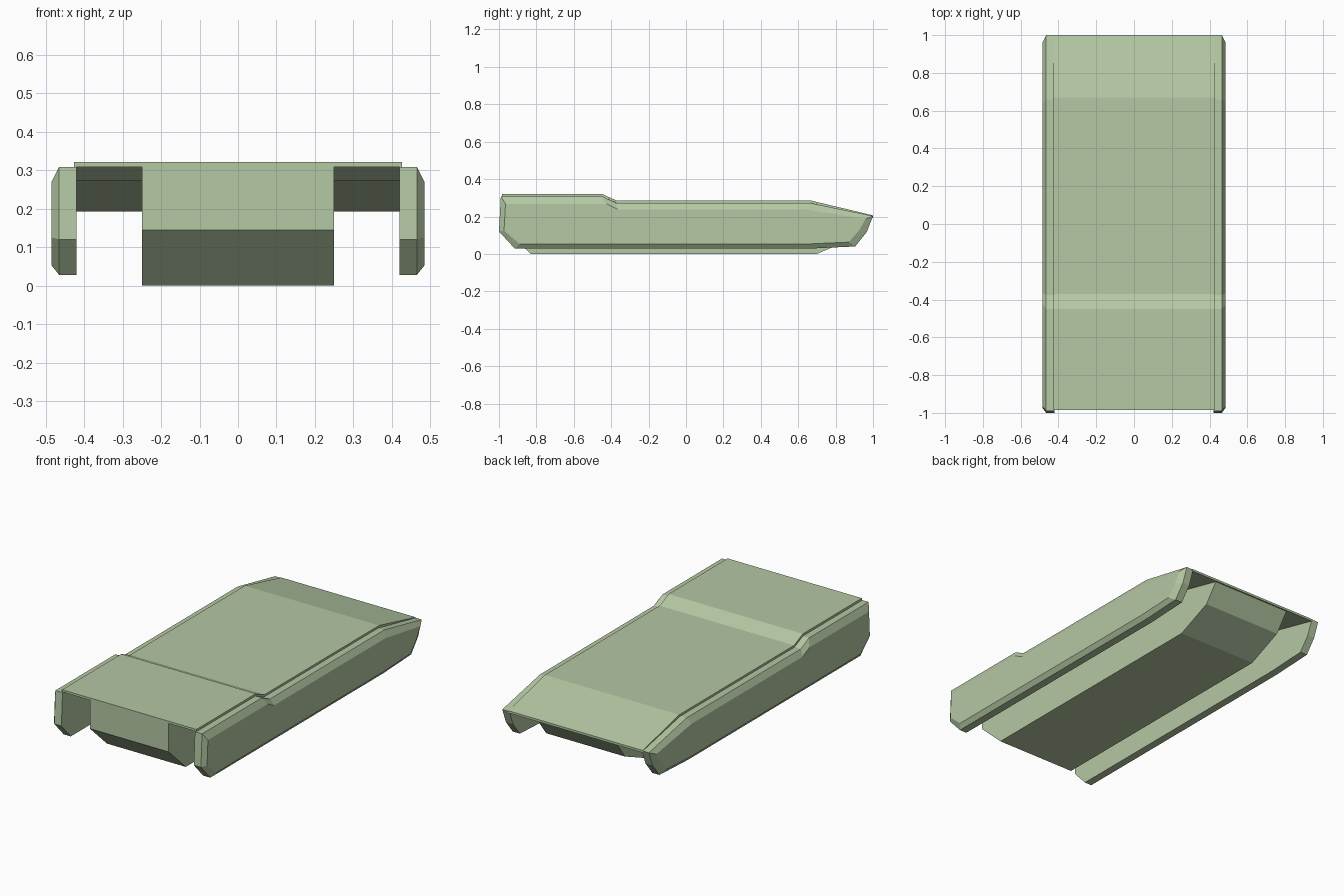
import bpy, bmesh

if "Cube" in bpy.data.objects:
    bpy.data.objects.remove(bpy.data.objects["Cube"])

mat = bpy.data.materials.new("hull_green")
mat.diffuse_color = (0.46, 0.58, 0.37, 1)
mat.use_nodes = True
mat.node_tree.nodes["Principled BSDF"].inputs["Base Color"].default_value = mat.diffuse_color


def loft(name, sections):
    """Join side outlines [(x, [(y, z), ...]), ...] into one closed solid."""
    bm = bmesh.new()
    loops = [[bm.verts.new((x, y, z)) for y, z in pts] for x, pts in sections]
    for a, b in zip(loops, loops[1:]):
        n = len(a)
        for i in range(n):
            j = (i + 1) % n
            bm.faces.new((a[i], a[j], b[j], b[i]))
    bm.faces.new(loops[0])
    bm.faces.new(loops[-1])
    bmesh.ops.recalc_face_normals(bm, faces=bm.faces)
    mesh = bpy.data.meshes.new(name)
    bm.to_mesh(mesh)
    bm.free()
    mesh.materials.append(mat)
    obj = bpy.data.objects.new(name, mesh)
    bpy.context.collection.objects.link(obj)
    return obj


# Thin stepped deck plate spanning between the side skirts
top = [(-0.985, 0.321), (-0.45, 0.321), (-0.37, 0.285), (0.67, 0.285), (1.0, 0.206)]
under = [(y, z - 0.013) for y, z in top]
deck_side = top + under[::-1]
loft("deck_plate", [(-0.426, deck_side), (0.426, deck_side)])

# Central lower tub, closed against the underside of the deck
tub_side = [(y, z + 0.001) for y, z in under[:4]] + [
    (0.99, 0.197), (0.91, 0.09), (0.70, 0.0), (-0.83, 0.0), (-0.985, 0.145)]
loft("lower_tub", [(-0.25, tub_side), (0.25, tub_side)])

# Side skirts with a chamfered outer face
rim = [(-0.99, 0.308), (-0.45, 0.308), (-0.375, 0.273), (0.66, 0.273), (1.0, 0.203),
       (0.967, 0.118), (0.905, 0.04), (0.65, 0.028), (-0.915, 0.028), (-1.0, 0.12)]
face = [(-0.965, 0.268), (-0.425, 0.268), (-0.365, 0.238), (0.64, 0.238), (0.96, 0.186),
        (0.925, 0.125), (0.87, 0.063), (0.64, 0.053), (-0.89, 0.053), (-0.973, 0.125)]
for side, label in ((-1, "left"), (1, "right")):
    loft(f"side_skirt_{label}",
         [(side * 0.42, rim), (side * 0.465, rim), (side * 0.485, face)])
